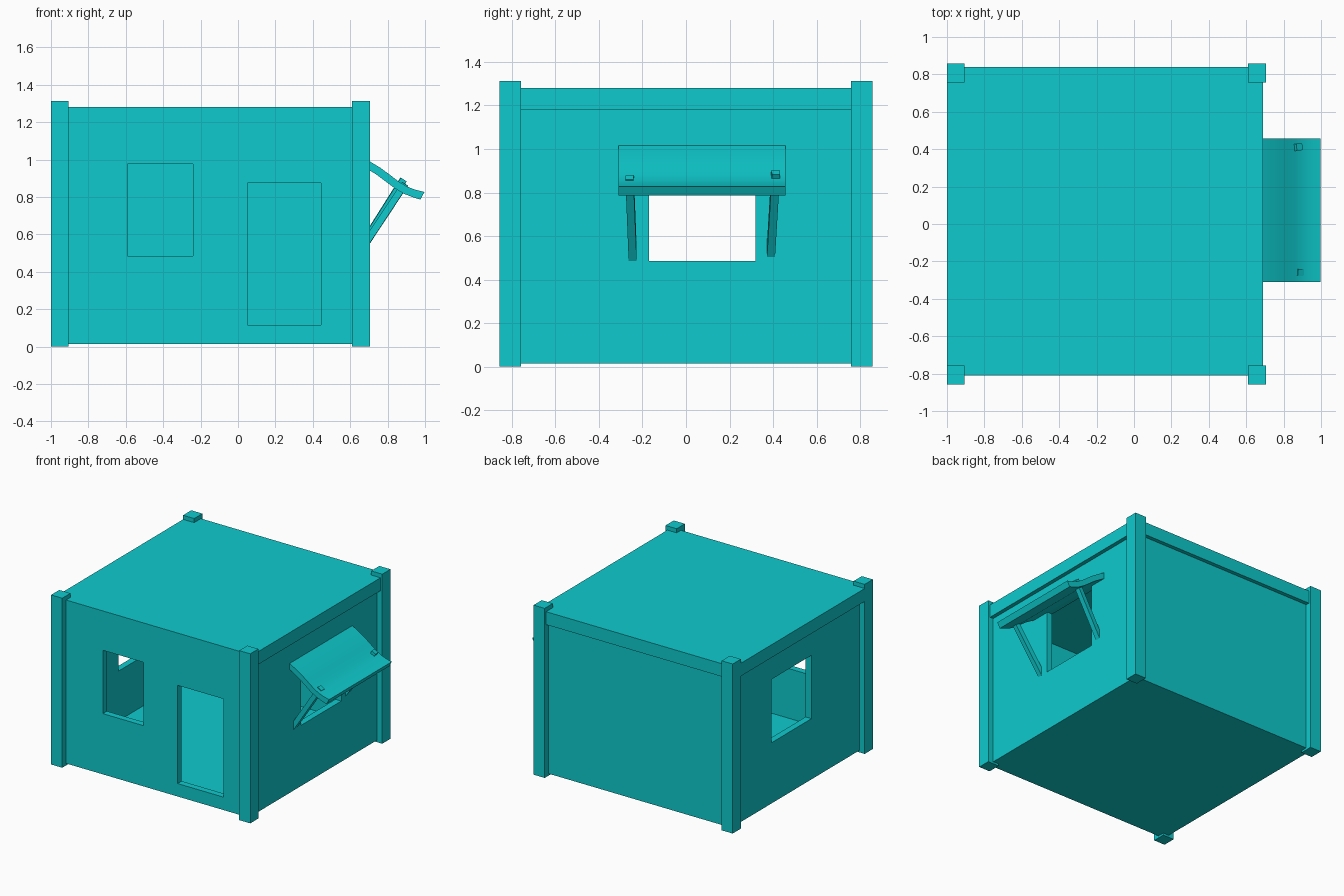
import bpy, bmesh
from mathutils import Vector

cube = bpy.data.objects.get("Cube")
if cube:
    bpy.data.objects.remove(cube, do_unlink=True)

teal = bpy.data.materials.new("teal")
teal.use_nodes = True
COLOUR = (0.0044, 0.59, 0.61, 1)
teal.diffuse_color = COLOUR
teal.node_tree.nodes["Principled BSDF"].inputs["Base Color"].default_value = COLOUR


def add_object(name, bm):
    bmesh.ops.recalc_face_normals(bm, faces=bm.faces)
    mesh = bpy.data.meshes.new(name)
    bm.to_mesh(mesh)
    bm.free()
    mesh.materials.append(teal)
    obj = bpy.data.objects.new(name, mesh)
    bpy.context.collection.objects.link(obj)
    return obj


def box(name, low, high):
    low, high = Vector(low), Vector(high)
    bm = bmesh.new()
    bmesh.ops.create_cube(bm, size=1)
    for v in bm.verts:
        v.co = (low + high) / 2 + v.co * (high - low)
    return add_object(name, bm)


def cut(obj, cutters):
    """Subtract the cutters, bake the result and delete them."""
    for c in cutters:
        mod = obj.modifiers.new(c.name, "BOOLEAN")
        mod.operation = "DIFFERENCE"
        mod.solver = "EXACT"
        mod.object = c
    bpy.context.view_layer.update()
    graph = bpy.context.evaluated_depsgraph_get()
    mesh = bpy.data.meshes.new_from_object(obj.evaluated_get(graph))
    obj.modifiers.clear()
    obj.data = mesh
    for c in cutters:
        bpy.data.objects.remove(c, do_unlink=True)


def beam(name, start, end, thick):
    start, end = Vector(start), Vector(end)
    axis = end - start
    bm = bmesh.new()
    bmesh.ops.create_cube(bm, size=1)
    turn = axis.to_track_quat("Z", "Y")
    for v in bm.verts:
        local = Vector((v.co.x * thick, v.co.y * thick, v.co.z * axis.length))
        v.co = (start + end) / 2 + turn @ local
    return add_object(name, bm)


# Hollow room with floor, door opening and windows on three sides
walls = box("walls", (-0.955, -0.81, 0.015), (0.66, 0.81, 1.18))
cut(walls, [
    box("room_cutter", (-0.905, -0.76, 0.1), (0.61, 0.76, 1.3)),
    box("front_window_cutter", (-0.59, -0.9, 0.485), (-0.24, -0.7, 0.975)),
    box("door_cutter", (0.05, -0.9, 0.115), (0.445, -0.7, 0.875)),
    box("side_window_cutter", (-1.1, -0.17, 0.485), (0.8, 0.32, 0.975)),
])

# Flat roof slab overhanging the sides and back
box("roof", (-1, -0.81, 1.18), (0.69, 0.84, 1.28))

# Corner posts
for side, x in (("right", -1), ("left", 0.61)):
    for end, y in (("front", -0.857), ("back", 0.757)):
        box(f"{end}_{side}_post", (x, y, 0), (x + 0.095, y + 0.1, 1.312))

# Curved awning: a bent strip thickened along its normals
top_line = [(0.65, 1.023), (0.705, 0.99), (0.76, 0.957), (0.81, 0.92),
            (0.86, 0.882), (0.905, 0.855), (0.95, 0.838), (0.997, 0.827)]
pts = [Vector(p) for p in top_line]
under = []
for i, p in enumerate(pts):
    d = (pts[min(i + 1, len(pts) - 1)] - pts[max(i - 1, 0)]).normalized()
    under.append(p + Vector((d.y, -d.x)) * 0.042)
under[-1] = Vector((0.975, 0.786))
bm = bmesh.new()
rings = [[bm.verts.new((p.x, y, p.y)) for p in pts + under[::-1]]
         for y in (-0.31, 0.457)]
for ring in rings:
    bm.faces.new(ring)
count = len(rings[0])
for i in range(count):
    j = (i + 1) % count
    bm.faces.new((rings[0][i], rings[0][j], rings[1][j], rings[1][i]))
awning = add_object("awning", bm)
bpy.ops.object.select_all(action="DESELECT")
awning.select_set(True)
bpy.context.view_layer.objects.active = awning
bpy.ops.object.shade_smooth_by_angle()

# Struts poking through the awning
beam("front_strut", (0.645, -0.244, 0.495), (0.893, -0.259, 0.87), 0.037)
beam("back_strut", (0.645, 0.389, 0.513), (0.885, 0.412, 0.893), 0.037)
